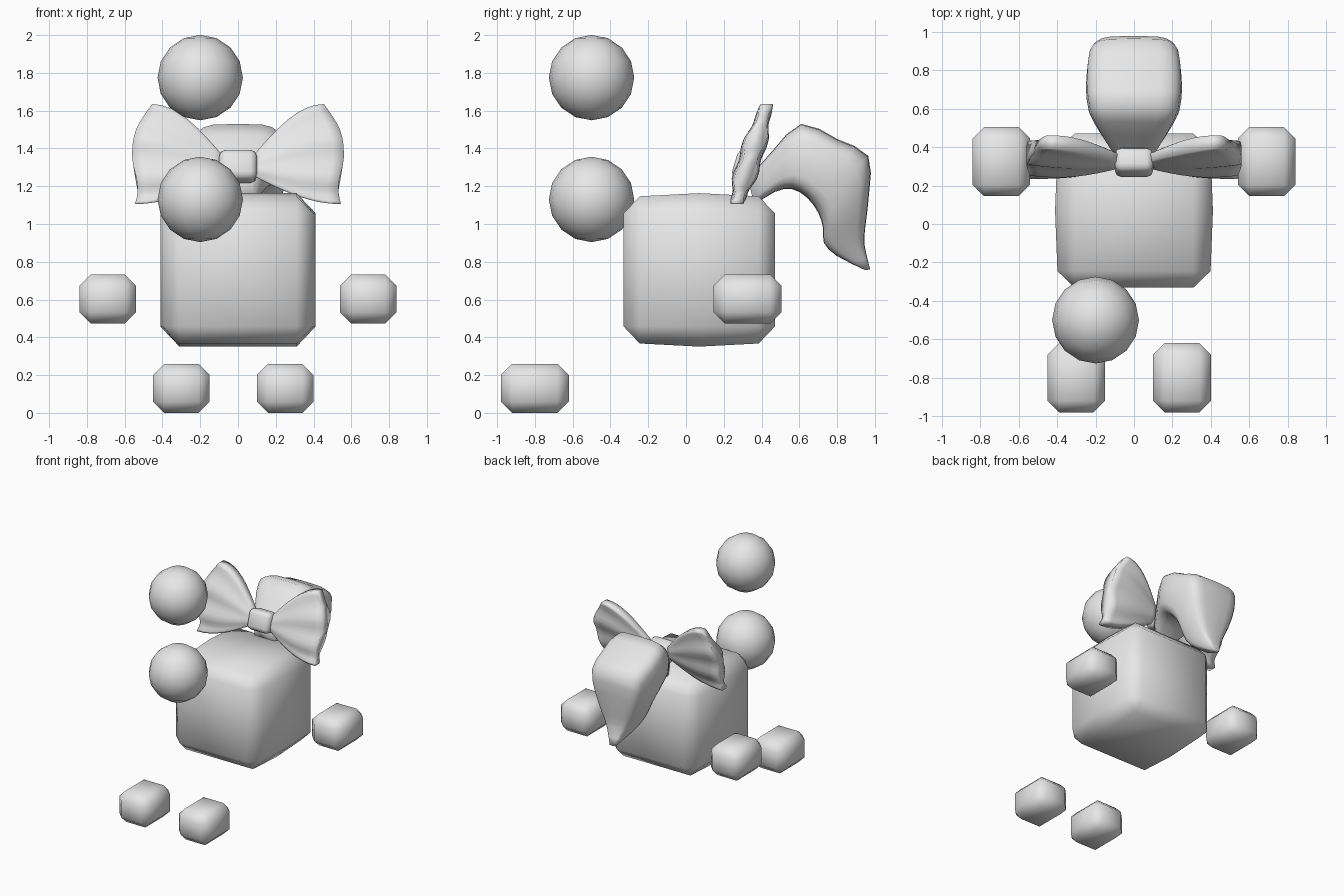
import bpy, bmesh, math
from mathutils import Matrix, Vector

if "Cube" in bpy.data.objects:
    bpy.data.objects.remove(bpy.data.objects["Cube"])

grey = bpy.data.materials.new("plain_grey")
grey.diffuse_color = (0.8, 0.8, 0.8, 1)
grey.use_nodes = True
grey.node_tree.nodes["Principled BSDF"].inputs["Base Color"].default_value = grey.diffuse_color


def finish(name, bm):
    bmesh.ops.recalc_face_normals(bm, faces=bm.faces[:])
    for f in bm.faces:
        f.smooth = True
    me = bpy.data.meshes.new(name)
    bm.to_mesh(me)
    bm.free()
    me.materials.append(grey)
    ob = bpy.data.objects.new(name, me)
    bpy.context.collection.objects.link(ob)
    return ob


def chamfer_box(size, centre, bevel, segments=1):
    bm = bmesh.new()
    bmesh.ops.create_cube(bm, size=1)
    bmesh.ops.scale(bm, vec=size, verts=bm.verts[:])
    bmesh.ops.bevel(bm, geom=bm.edges[:], offset=bevel, segments=segments,
                    profile=0.5, affect='EDGES')
    bmesh.ops.translate(bm, vec=centre, verts=bm.verts[:])
    return bm


def loft(bm, rings):
    rows = [[bm.verts.new(p) for p in r] for r in rings]
    for a, b in zip(rows, rows[1:]):
        n = len(a)
        for i in range(n):
            bm.faces.new((a[i], a[(i + 1) % n], b[(i + 1) % n], b[i]))
    bm.faces.new(rows[0])
    bm.faces.new(rows[-1])


def interp(points, t):
    # smooth reading of evenly spaced control points, t in 0..1
    s = t * (len(points) - 1)
    i = min(int(s), len(points) - 2)
    p = [Vector(points[max(0, min(len(points) - 1, k))]) for k in range(i - 1, i + 3)]
    f = s - i
    return 0.5 * (2 * p[1] + (p[2] - p[0]) * f + (2 * p[0] - 5 * p[1] + 4 * p[2] - p[3]) * f * f
                  + (3 * p[1] - p[0] - 3 * p[2] + p[3]) * f ** 3)


# body: chamfered block with slightly domed top, bottom and sides
bm = chamfer_box((0.79, 0.80, 0.77), (0, 0, 0), 0.085)
for axis in range(3):
    no = [0, 0, 0]
    no[axis] = 1
    bmesh.ops.bisect_plane(bm, geom=bm.verts[:] + bm.edges[:] + bm.faces[:],
                           plane_co=(0, 0, 0), plane_no=no)
for v in bm.verts:
    x, y, z = v.co
    if abs(z) > 0.38:
        v.co.z *= 1 + 0.055 * (1 - abs(y) / 0.4)
    if abs(x) > 0.39:
        v.co.x *= 1 + 0.04 * (1 - abs(y) / 0.4)
bmesh.ops.translate(bm, vec=(0, 0.07, 0.757), verts=bm.verts[:])
finish("body", bm)

# hands and feet
for name, x, y, z in (("left_foot", -0.30, -0.80, 0.13), ("right_foot", 0.25, -0.80, 0.13),
                      ("left_hand", -0.69, 0.325, 0.603), ("right_hand", 0.69, 0.325, 0.603)):
    finish(name, chamfer_box((0.30, 0.36, 0.26), (x, y, z), 0.06))

# two floating balls
for name, z in (("upper_ball", 1.775), ("lower_ball", 1.13)):
    bm = bmesh.new()
    bmesh.ops.create_uvsphere(bm, u_segments=16, v_segments=8, radius=0.226)
    bmesh.ops.translate(bm, vec=(-0.2, -0.5, z), verts=bm.verts[:])
    finish(name, bm)

# tail: sections of (outer y, outer z, inner y, inner z, half width)
sections = [(0.33, 1.24, 0.36, 1.10, 0.09), (0.46, 1.39, 0.47, 1.17, 0.17),
            (0.61, 1.53, 0.56, 1.185, 0.235), (0.80, 1.45, 0.64, 1.14, 0.25),
            (0.965, 1.36, 0.70, 1.06, 0.235), (0.97, 1.17, 0.725, 0.98, 0.20),
            (0.95, 0.99, 0.73, 0.90, 0.14), (0.945, 0.89, 0.80, 0.83, 0.09),
            (0.975, 0.76, 0.95, 0.755, 0.025)]
rings = []
for k in range(17):
    oy, oz, iy, iz, hw = interp(sections, k / 16)
    ring = []
    for j in range(20):
        a = math.tau * j / 20
        c, s = math.cos(a), math.sin(a)
        px = math.copysign(abs(c) ** 0.5, c) * hw
        t = 0.5 + 0.5 * math.copysign(abs(s) ** 0.5, s)
        ring.append((px, iy + (oy - iy) * t, iz + (oz - iz) * t))
    rings.append(ring)
bm = bmesh.new()
loft(bm, rings)
finish("tail", bm)

# bow loops: pleated fans flaring out from the knot, leaning backwards
rim = [(0.545, 1.105), (0.53, 1.20), (0.56, 1.35), (0.54, 1.50), (0.455, 1.635)]
for side, name in ((-1, "left_bow_loop"), (1, "right_bow_loop")):
    rings = []
    for k in range(9):
        u = k / 8
        ring = []
        for face in (-1, 1):
            for j in range(17):
                v = j / 16 if face < 0 else 1 - j / 16
                rx, rz = interp(rim, v)
                x = 0.07 + (rx - 0.07) * u
                z0 = 1.26 + 0.09 * v
                z = z0 + (rz - z0) * math.sin(u * math.pi / 2)
                edge = math.sin(math.pi * (0.06 + 0.88 * v)) ** 0.5
                thick = (0.035 + 0.03 * math.sin(math.pi * u * 0.85)) * edge
                fold = 0.012 * u * math.cos(v * 3 * math.tau)
                y = 0.345 + 0.3 * (z - 1.36) + face * (thick + fold)
                ring.append((side * x, y, z))
        rings.append(ring)
    bm = bmesh.new()
    loft(bm, rings)
    finish(name, bm)

# bow knot
bm = chamfer_box((0.20, 0.13, 0.165), (0, 0, 0), 0.035, 2)
bmesh.ops.rotate(bm, cent=(0, 0, 0), matrix=Matrix.Rotation(-0.29, 3, 'X'), verts=bm.verts[:])
bmesh.ops.translate(bm, vec=(0, 0.32, 1.305), verts=bm.verts[:])
finish("bow_knot", bm)
